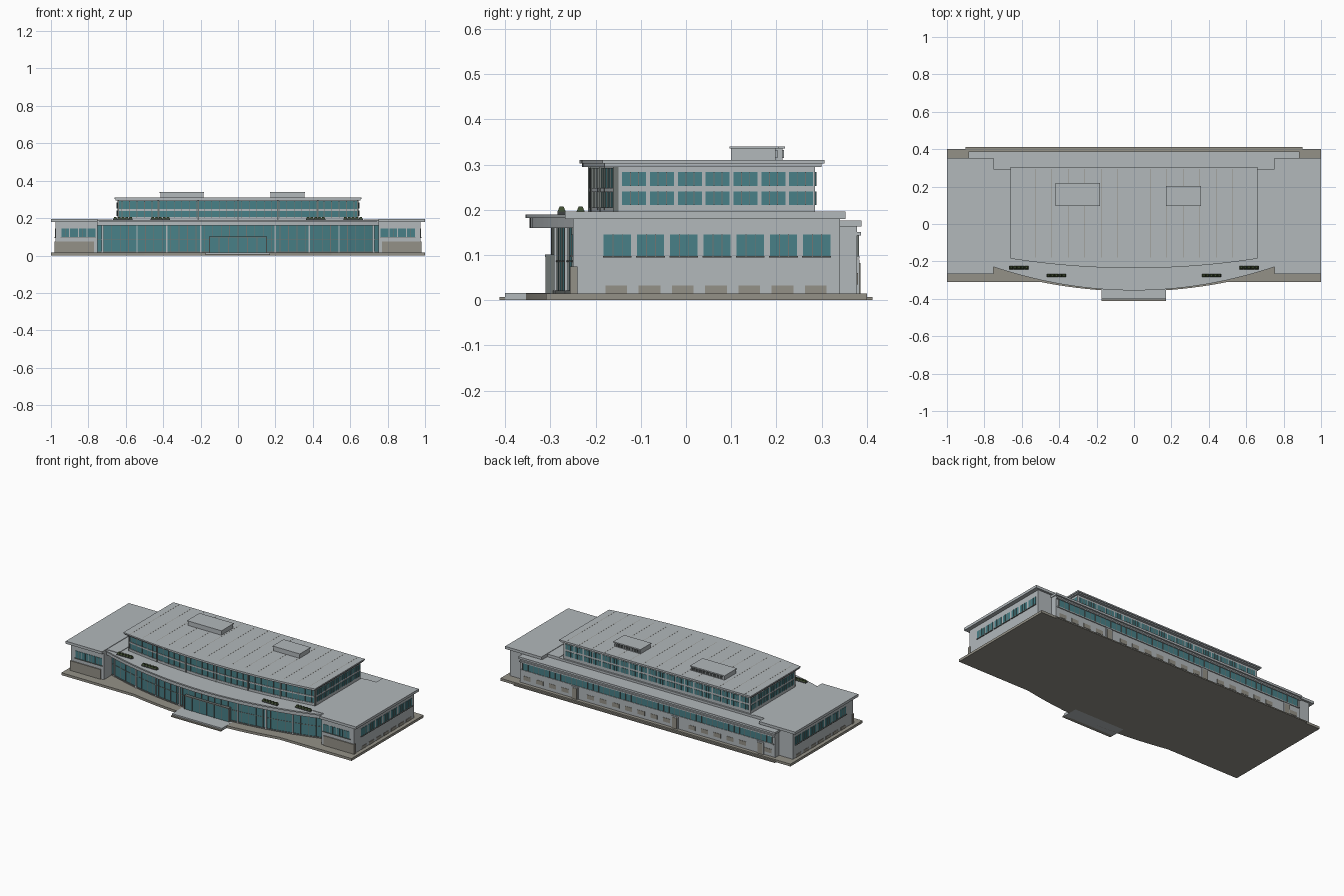
import bpy, bmesh

cube = bpy.data.objects.get("Cube")
if cube:
    bpy.data.objects.remove(cube, do_unlink=True)


def material(name, *srgb):
    lin = [((c / 255 + 0.055) / 1.055) ** 2.4 for c in srgb] + [1]
    m = bpy.data.materials.new(name)
    m.use_nodes = True
    m.diffuse_color = lin
    m.node_tree.nodes["Principled BSDF"].inputs["Base Color"].default_value = lin
    return m


GREY = material("pale grey render", 178, 184, 187)
GLASS = material("teal glass", 72, 128, 135)
TAUPE = material("taupe stone", 148, 145, 135)
FRAME = material("window frame grey", 112, 118, 116)
DARK = material("dark louvre", 62, 66, 66)
GREEN = material("shrub green", 62, 76, 48)


def finish(name, bm, mat):
    bmesh.ops.recalc_face_normals(bm, faces=bm.faces)
    me = bpy.data.meshes.new(name)
    bm.to_mesh(me)
    bm.free()
    me.materials.append(mat)
    ob = bpy.data.objects.new(name, me)
    bpy.context.collection.objects.link(ob)
    return ob


def prism(name, outline, z0, z1, mat):
    bm = bmesh.new()
    base = bm.faces.new([bm.verts.new((x, y, z0)) for x, y in outline])
    top = bmesh.ops.extrude_face_region(bm, geom=[base])["geom"]
    for v in top:
        if isinstance(v, bmesh.types.BMVert):
            v.co.z = z1
    return finish(name, bm, mat)


def boxes(name, mat, items, taper=1):
    """One object from many boxes given as x0, x1, y0, y1, z0, z1."""
    bm = bmesh.new()
    for x0, x1, y0, y1, z0, z1 in items:
        for v in bmesh.ops.create_cube(bm, size=1)["verts"]:
            s = taper if v.co.z > 0 else 1
            v.co = ((x0 + x1) / 2 + v.co.x * s * (x1 - x0),
                    (y0 + y1) / 2 + v.co.y * s * (y1 - y0),
                    (z0 + z1) / 2 + v.co.z * (z1 - z0))
    return finish(name, bm, mat)


def both(items):
    """Adds the copies mirrored in x."""
    return items + [(-b, -a, *rest) for a, b, *rest in items]


def bow(middle, end, half):
    return lambda x: middle + (end - middle) * (x / half) ** 2


def bowed(curve, half, back, n=28):
    xs = [half * (2 * i / n - 1) for i in range(n + 1)]
    return [(x, curve(x)) for x in xs] + [(half, back), (-half, back)]


def spread(start, stop, count):
    return [start + (stop - start) * i / (count - 1) for i in range(count)]


def posts(xs, curve, w, depth, z0, z1):
    return [(x - w, x + w, curve(x) - depth, curve(x) + .012, z0, z1) for x in xs]


# Ground: plinth with bowed front, entrance landing, rear pavement
plinth_bow = bow(-.36, -.31, .5)
prism("plinth", [(-1, -.31)] + bowed(plinth_bow, .5, 0)[:-2]
      + [(1, -.31), (1, .4), (-1, .4)], 0, .015, TAUPE)
boxes("entrance_landing", GREY, [(-.175, .17, -.4, -.3, 0, .0155)])
boxes("entrance_step", TAUPE, [(-.175, .17, -.412, -.39, 0, .007)])
boxes("rear_pavement", TAUPE, [(-.9, .9, .39, .412, 0, .007)])

# Central hall: bowed curtain wall under a bowed canopy
hall_bow = bow(-.295, -.17, .75)
prism("hall_glass", bowed(hall_bow, .755, .3), .015, .165, GLASS)
prism("hall_base_kerb", bowed(lambda x: hall_bow(x) - .004, .752, .2), .014, .022, FRAME)
prism("hall_transom", bowed(lambda x: hall_bow(x) - .002, .752, .2), .085, .088, FRAME)
prism("canopy", bowed(bow(-.346, -.222, .75), .75, .295), .16, .182, GREY)
prism("canopy_lip", bowed(bow(-.355, -.23, .75), .75, .295), .182, .19, GREY)
boxes("hall_mullions", FRAME, posts(spread(-.72, .72, 33), hall_bow, .0018, .003, .015, .16))
boxes("hall_columns", GREY, posts([s * x for s in (-1, 1) for x in (.2, .38, .54, .725)],
                                  hall_bow, .004, .006, .015, .16))

# Entrance bay
boxes("entrance_glass", GLASS, [(-.15, .15, -.308, -.28, .015, .097)])
boxes("entrance_frame", FRAME,
      [(x - .002, x + .002, -.311, -.28, .015, .1) for x in spread(-.152, .152, 7)]
      + [(-.154, .154, -.312, -.28, .096, .101)])

# Side wings
boxes("wing_walls", GREY, both([(.75, .975, -.25, .34, .015, .18)]))
boxes("wing_roofs", GREY, both([(.75, 1, -.268, .353, .18, .196),
                                (.67, .751, -.22, .295, .18, .193)]))
boxes("wing_front_panels", TAUPE, both([(.77, .98, -.256, -.24, .015, .075)]))

# Wing side windows with mullions, sills and basement panels
glass, bars, vents = [], [], []
for i in range(7):
    y = -.182 + .0735 * i
    glass.append((.97, .977, y, y + .06, .098, .145))
    bars += [(.97, .979, y + t - .001, y + t + .001, .098, .145) for t in (.021, .041)]
    bars.append((.97, .981, y - .002, y + .062, .094, .098))
    vents.append((.97, .977, y + .004, y + .052, .015, .033))
for i in range(4):
    x = .762 + .047 * i
    glass.append((x, x + .042, -.252, -.24, .1, .145))
    bars.append((x + .02, x + .022, -.254, -.24, .1, .145))
bars.append((.76, .95, -.256, -.24, .096, .1))
boxes("wing_windows", GLASS, both(glass))
boxes("wing_window_frames", FRAME, both(bars))
boxes("wing_basement_panels", TAUPE, both(vents))

# Rear range: window band, hood, doors and basement panels
boxes("rear_wall", GREY, [(-.88, .88, .28, .378, .015, .165)])
boxes("rear_roof", GREY, [(-.885, .885, .285, .388, .163, .176)])
boxes("rear_window_band", GLASS, [(-.86, .86, .37, .381, .098, .143)])
boxes("rear_window_bars", FRAME,
      [(x - .0018, x + .0018, .37, .383, .098, .143) for x in spread(-.86, .86, 47)])
boxes("rear_hood_and_sill", GREY, [(-.88, .88, .37, .387, .143, .151),
                                   (-.87, .87, .37, .384, .092, .098)])
doors = (-.78, -.19, .5)
boxes("rear_door_frames", GREY, [(x - .022, x + .022, .37, .384, .015, .09) for x in doors])
boxes("rear_doors", TAUPE, [(x - .016, x + .016, .37, .386, .015, .082) for x in doors])
boxes("rear_basement_panels", TAUPE,
      [(x - .024, x + .024, .37, .38, .035, .06) for x in spread(-.83, .83, 20)
       if min(abs(x - d) for d in doors) > .047])

# Upper storey: bowed glazed front, plain sides and back
upper_bow = bow(-.212, -.155, .645)
prism("upper_walls", bowed(lambda x: upper_bow(x) + .006, .645, .285), .185, .298, GREY)
prism("upper_front_glass", bowed(upper_bow, .64, -.14), .2, .292, GLASS)
prism("upper_front_band", bowed(lambda x: upper_bow(x) - .003, .642, -.13), .239, .248, GREY)
prism("upper_front_sill", bowed(lambda x: upper_bow(x) - .003, .642, -.13), .188, .205, GREY)
boxes("upper_mullions", FRAME, posts(spread(-.62, .62, 32), upper_bow, .0016, .003, .2, .292))
boxes("upper_columns", FRAME, posts(spread(-.64, .64, 7), upper_bow, .004, .005, .19, .297))
prism("upper_roof", bowed(bow(-.23, -.18, .655), .655, .3), .295, .302, GREY)
prism("upper_roof_lip", bowed(bow(-.236, -.185, .66), .66, .306), .302, .31, GREY)

# Upper storey windows on the sides and the back
glass, bars, back_glass, back_bars = [], [], [], []
for z0, z1 in ((.21, .24), (.252, .283)):
    for i in range(7):
        y = -.141 + .0615 * i
        glass.append((.64, .647, y, y + .053, z0, z1))
        bars += [(.64, .649, y + t - .001, y + t + .001, z0, z1) for t in (.018, .036)]
    for x in spread(-.603, .603, 20):
        back_glass.append((x - .027, x + .027, .28, .287, z0, z1))
        back_bars += [(x + t - .001, x + t + .001, .28, .289, z0, z1) for t in (-.009, .009)]
boxes("upper_side_windows", GLASS, both(glass))
boxes("upper_side_window_bars", FRAME, both(bars))
boxes("upper_back_windows", GLASS, back_glass)
boxes("upper_back_window_bars", FRAME, back_bars)

# Roof seams
boxes("roof_seams", TAUPE, [(x - .001, x + .001, -.18, .295, .309, .3104)
                            for x in spread(-.615, .615, 15)])

# Rooftop plant rooms with louvred backs
rooms = ((-.415, -.185, .213), (.175, .355, .198))
boxes("plant_rooms", GREY, [(a, b, .1, y, .305, .337) for a, b, y in rooms])
boxes("plant_room_lids", GREY, [(a - .004, b + .004, .096, y + .006, .335, .34)
                                for a, b, y in rooms])
boxes("plant_room_louvres", DARK, [(a + .008, b - .008, y - .01, y + .002, .314, .332)
                                   for a, b, y in rooms])
boxes("plant_room_louvre_bars", GREY,
      [(x - .002, x + .002, y - .01, y + .004, .314, .332)
       for a, b, y in rooms for x in spread(a + .008, b - .008, 10)])

# Terrace planters
beds = ((.615, -.233), (.415, -.275))
boxes("planter_trays", DARK, both([(x - .052, x + .052, y - .009, y + .009, .188, .196)
                                   for x, y in beds]))
boxes("planter_shrubs", GREEN,
      both([(x + t - .01, x + t + .01, y - .009, y + .009, .196, .207)
            for x, y in beds for t in spread(-.041, .041, 5)]), taper=.5)
